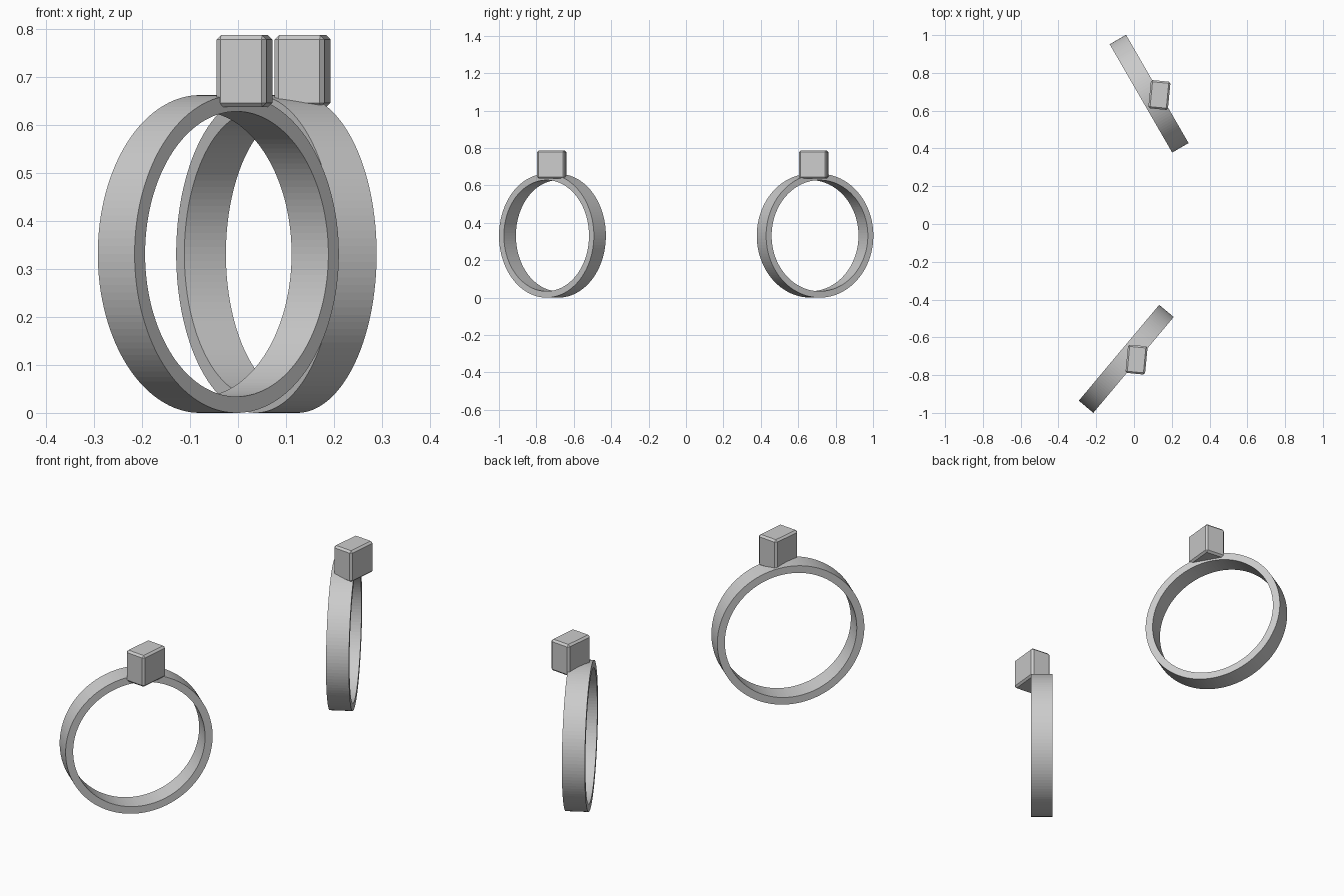
import bpy, bmesh, math

if "Cube" in bpy.data.objects:
    bpy.data.objects.remove(bpy.data.objects["Cube"])

grey = bpy.data.materials.new("metal grey")
grey.diffuse_color = (0.6, 0.6, 0.6, 1)
grey.use_nodes = True
grey.node_tree.nodes["Principled BSDF"].inputs["Base Color"].default_value = grey.diffuse_color

R_OUT, R_IN, WIDTH, SEGMENTS = 0.331, 0.297, 0.10, 128


def finish(name, bm, location, angle):
    bmesh.ops.recalc_face_normals(bm, faces=bm.faces)
    mesh = bpy.data.meshes.new(name)
    bm.to_mesh(mesh)
    bm.free()
    mesh.materials.append(grey)
    obj = bpy.data.objects.new(name, mesh)
    bpy.context.collection.objects.link(obj)
    obj.location = location
    obj.rotation_euler.z = math.radians(angle)
    return obj


# Upright band: a rectangular section swept round the y axis
def band(name, x, y, angle):
    bm = bmesh.new()
    h = WIDTH / 2
    section = [(R_OUT, -h), (R_OUT, h), (R_IN, h), (R_IN, -h)]
    loops = []
    for i in range(SEGMENTS):
        a = 2 * math.pi * i / SEGMENTS
        loops.append([bm.verts.new((r * math.cos(a), w, r * math.sin(a))) for r, w in section])
    for i in range(SEGMENTS):
        a, b = loops[i], loops[(i + 1) % SEGMENTS]
        for k in range(4):
            n = (k + 1) % 4
            bm.faces.new((a[k], a[n], b[n], b[k]))
    finish(name, bm, (x, y, R_OUT), angle)


# Chamfered block sitting on top of a band
def stone(name, x, y):
    bm = bmesh.new()
    bmesh.ops.create_cube(bm, size=1)
    bmesh.ops.scale(bm, vec=(0.104, 0.150, 0.150), verts=bm.verts)
    bmesh.ops.bevel(bm, geom=bm.edges[:], offset=0.009, segments=1, affect='EDGES')
    finish(name, bm, (x, y, 0.712), -5.5)


band("front_band", -0.041, -0.714, 50)
stone("front_stone", 0.0135, -0.718)
band("back_band", 0.080, 0.690, -60)
stone("back_stone", 0.1345, 0.683)
